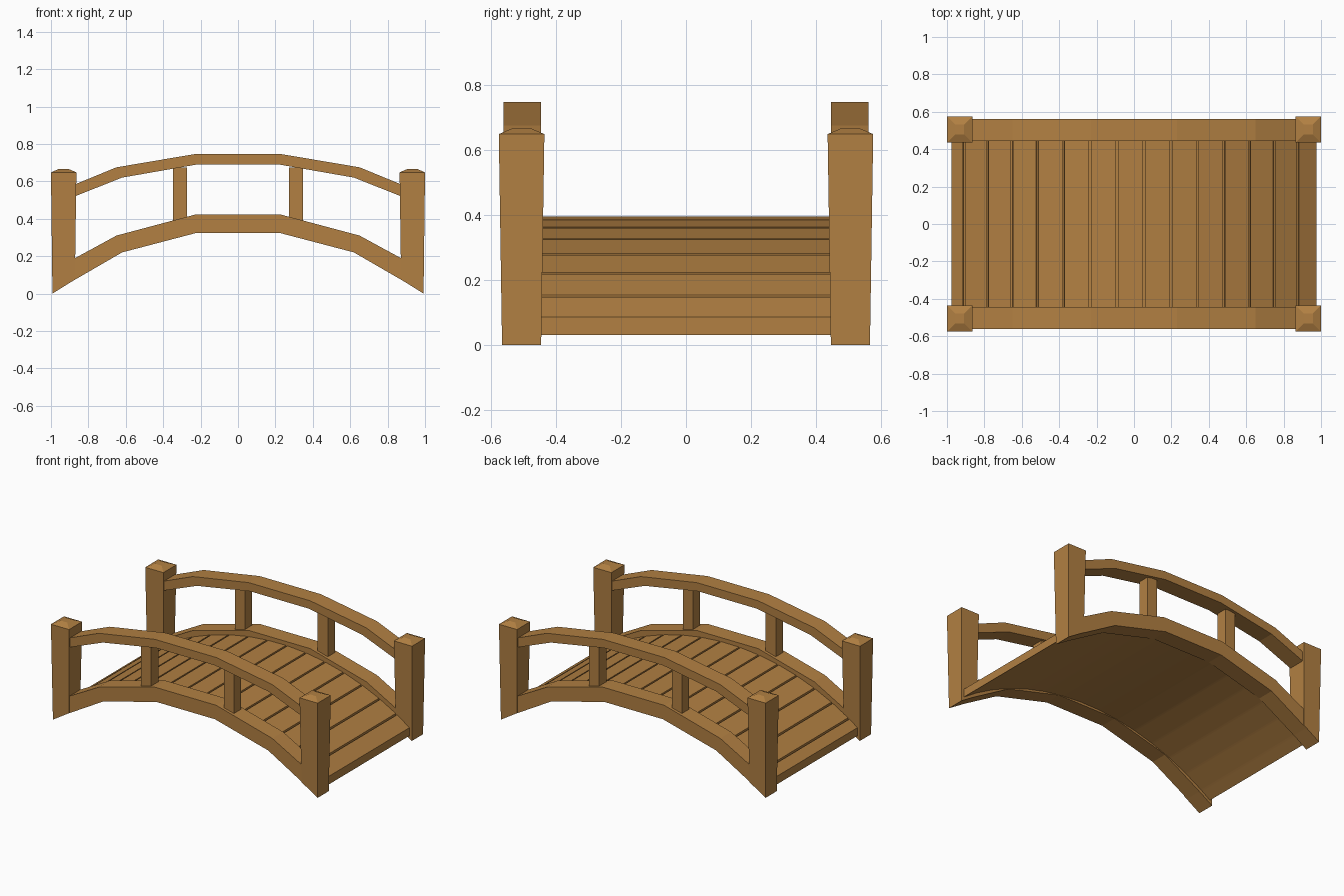
import bpy, bmesh, math

if "Cube" in bpy.data.objects:
    bpy.data.objects.remove(bpy.data.objects["Cube"])

wood = bpy.data.materials.new("warm wood")
wood.diffuse_color = (0.445, 0.216, 0.055, 1)
wood.use_nodes = True
wood.node_tree.nodes["Principled BSDF"].inputs["Base Color"].default_value = wood.diffuse_color


def finish(bm, name):
    bmesh.ops.recalc_face_normals(bm, faces=bm.faces)
    me = bpy.data.meshes.new(name)
    bm.to_mesh(me)
    bm.free()
    me.materials.append(wood)
    ob = bpy.data.objects.new(name, me)
    bpy.context.collection.objects.link(ob)
    return ob


def beam(name, top, bottom, y0, y1):
    """Extrude a strip between matching top and bottom (x, z) paths along y."""
    bm = bmesh.new()
    rings = [[bm.verts.new((x, y, z)) for x, y, z in
              ((a[0], y0, a[1]), (a[0], y1, a[1]), (b[0], y1, b[1]), (b[0], y0, b[1]))]
             for a, b in zip(top, bottom)]
    for r, s in zip(rings, rings[1:]):
        for i in range(4):
            j = (i + 1) % 4
            bm.faces.new((r[i], r[j], s[j], s[i]))
    bm.faces.new(rings[0])
    bm.faces.new(rings[-1])
    return finish(bm, name)


def mirrored(half):
    return half + [(-x, z) for x, z in reversed(half)]


def post(name, sx, sy):
    """Tapered post, foot cut to the slope of the arch, low pyramid cap."""
    cx, cy = 0.932, 0.505
    levels = [(0.060, 0.060, None), (0.068, 0.070, 0.648), (0.024, 0.026, 0.667)]
    bm = bmesh.new()
    rings = []
    for hx, hy, z in levels:
        ring = []
        for dx, dy in ((-1, -1), (1, -1), (1, 1), (-1, 1)):
            zz = z if z is not None else (0.0 if dx > 0 else 0.075)
            ring.append(bm.verts.new((sx * (cx + dx * hx), sy * (cy + dy * hy), zz)))
        rings.append(ring)
    for r, s in zip(rings, rings[1:]):
        for i in range(4):
            j = (i + 1) % 4
            bm.faces.new((r[i], r[j], s[j], s[i]))
    bm.faces.new(rings[0])
    bm.faces.new(rings[-1])
    finish(bm, name)


# Side arches, handrails, balusters and corner posts
arch_top = mirrored([(-0.955, 0.144), (-0.65, 0.31), (-0.23, 0.422)])
arch_bot = mirrored([(-0.955, 0.026), (-0.62, 0.22), (-0.22, 0.325)])
rail_top = mirrored([(-0.93, 0.56), (-0.65, 0.675), (-0.23, 0.746)])
rail_bot = mirrored([(-0.93, 0.497), (-0.62, 0.62), (-0.22, 0.69)])
for sy, side in ((-1, "front"), (1, "back")):
    y0, y1 = sorted((sy * 0.445, sy * 0.561))
    beam(side + "_arch", arch_top, arch_bot, y0, y1)
    beam(side + "_handrail", rail_top, rail_bot, y0, y1)
    for sx, end in ((-1, "left"), (1, "right")):
        x0, x1 = sorted((sx * 0.272, sx * 0.348))
        beam(f"{side}_{end}_baluster", [(x0, 0.675), (x1, 0.675)],
             [(x0, 0.38), (x1, 0.38)], sy * 0.503 - 0.038, sy * 0.503 + 0.038)
        post(f"{side}_{end}_post", sx, sy)

# Curved deck: flat planks separated by narrow grooves
R, CROWN, THICK, GROOVE = 1.69, 0.396, 0.055, 0.015
END = math.asin(0.975 / R)


def arc(a, drop=0.0):
    return (R * math.sin(a), CROWN - R * (1 - math.cos(a)) - drop)


half = 0.0035
top, bottom = [arc(-END)], [arc(-END, THICK)]
for k in range(-7, 7):
    g = 0.0314 + k * 0.0856
    for a, d in ((g - half, 0), (g - half * 0.8, GROOVE), (g + half * 0.8, GROOVE), (g + half, 0)):
        top.append(arc(a, d))
        bottom.append(arc(a, THICK))
top.append(arc(END))
bottom.append(arc(END, THICK))
beam("plank_deck", top, bottom, -0.447, 0.447)
